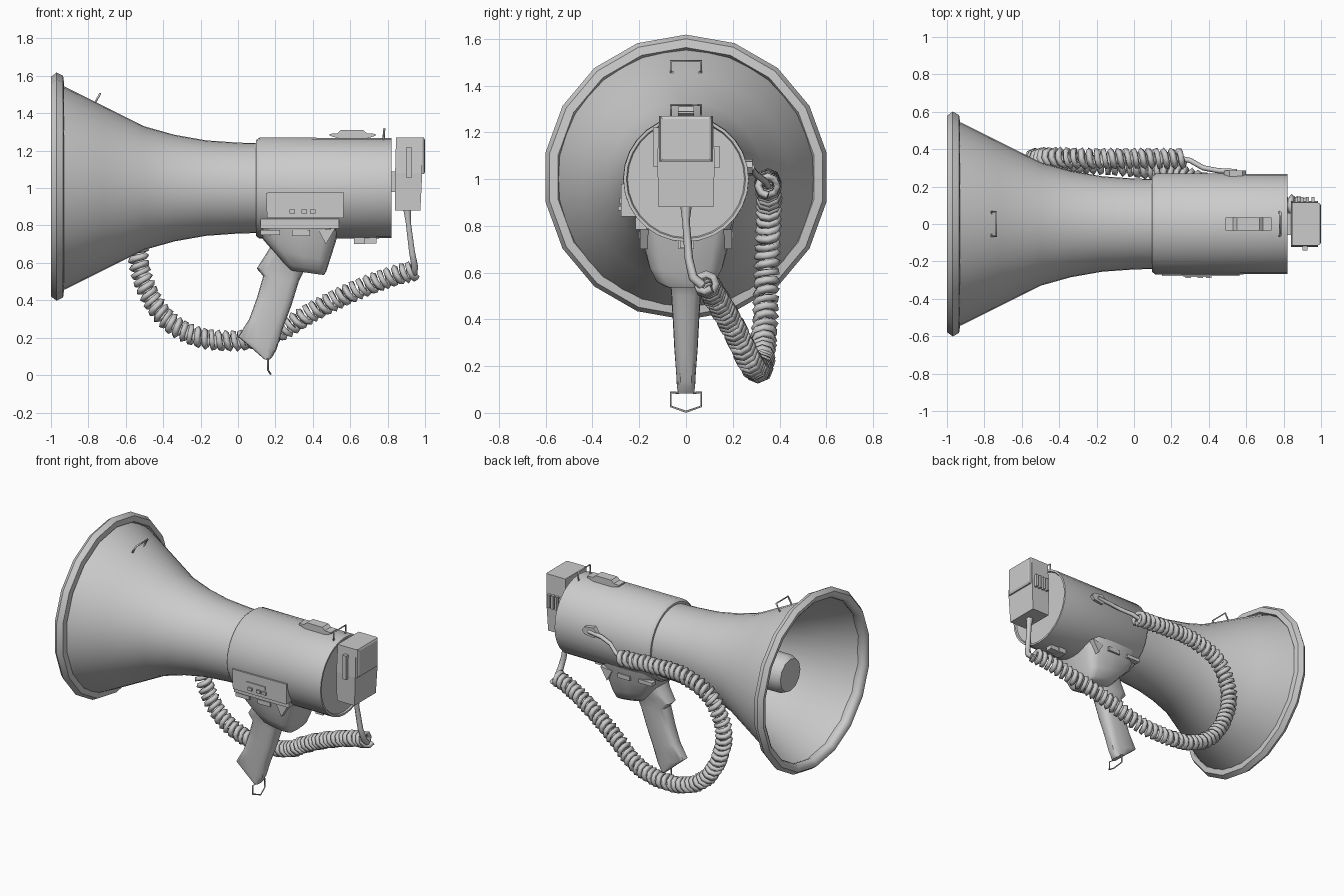
import bpy, bmesh, math
from mathutils import Vector

if "Cube" in bpy.data.objects:
    bpy.data.objects.remove(bpy.data.objects["Cube"])

AXIS_Z = 1.0


def finish(name, bm, smooth=40):
    bmesh.ops.recalc_face_normals(bm, faces=bm.faces)
    me = bpy.data.meshes.new(name)
    bm.to_mesh(me)
    bm.free()
    ob = bpy.data.objects.new(name, me)
    bpy.context.collection.objects.link(ob)
    if smooth:
        bpy.ops.object.select_all(action='DESELECT')
        ob.select_set(True)
        bpy.context.view_layer.objects.active = ob
        bpy.ops.object.shade_smooth_by_angle(angle=math.radians(smooth))
    return ob


def skin(name, rings, caps=True, loop=False, smooth=40):
    """Bridge equal-sized rings of points into a surface."""
    bm = bmesh.new()
    vs = [[bm.verts.new(p) for p in r] for r in rings]
    pairs = list(zip(vs, vs[1:])) + ([(vs[-1], vs[0])] if loop else [])
    n = len(vs[0])
    for a, b in pairs:
        for i in range(n):
            j = (i + 1) % n
            bm.faces.new((a[i], a[j], b[j], b[i]))
    if caps and not loop:
        bm.faces.new(vs[0])
        bm.faces.new(vs[-1])
    return finish(name, bm, smooth)


def lathe(name, profile, n, z=AXIS_Z, **kw):
    """Revolve (x, radius) pairs around the horn axis."""
    rings = [[(x, r * math.sin(2 * math.pi * i / n), z + r * math.cos(2 * math.pi * i / n))
              for i in range(n)] for x, r in profile]
    return skin(name, rings, **kw)


def loft(name, sections, n=16, power=0.6):
    """Rounded sections given as front x,z / back x,z / half width in y."""
    rings = []
    for x0, z0, x1, z1, w in sections:
        a, b = Vector((x0, 0, z0)), Vector((x1, 0, z1))
        ring = []
        for i in range(n):
            t = 2 * math.pi * i / n
            c, s = math.cos(t), math.sin(t)
            p = (a + b) / 2 + (b - a) / 2 * math.copysign(abs(c) ** power, c)
            p.y = w * math.copysign(abs(s) ** power, s)
            ring.append(p)
        rings.append(ring)
    return skin(name, rings)


def prism(name, outline, y0, y1):
    """Extrude an x,z outline between two y values."""
    return skin(name, [[(x, y, z) for x, z in outline] for y in (y0, y1)], smooth=0)


def box(name, x0, x1, y0, y1, z0, z1):
    return prism(name, [(x0, z0), (x1, z0), (x1, z1), (x0, z1)], y0, y1)


def wire(name, pts, radius, res=0, taper=None):
    cu = bpy.data.curves.new(name, 'CURVE')
    cu.dimensions = '3D'
    cu.bevel_depth = radius
    cu.bevel_resolution = res
    cu.use_fill_caps = True
    sp = cu.splines.new('POLY')
    sp.points.add(len(pts) - 1)
    for i, p in enumerate(pts):
        sp.points[i].co = (*p, 1)
        sp.points[i].radius = taper[i] if taper else 1
    ob = bpy.data.objects.new(name, cu)
    bpy.context.collection.objects.link(ob)
    return ob


# Horn bell, open at the front, with rolled rim
lathe("horn", [(-0.96, .555), (-0.92, .54), (-0.72, .44), (-0.5, .33), (-0.34, .285),
               (-0.17, .255), (0.0, .243), (0.12, .24)], 36, caps=False)
lathe("horn_rim", [(-1.0, .565), (-1.0, .587), (-0.97, .61), (-0.935, .592), (-0.93, .555),
                   (-0.96, .54), (-0.985, .545)], 18, z=1.008, loop=True, smooth=50)

# Inner reflex tube in the bell
lathe("inner_tube", [(-0.8, .095), (-0.8, .11), (-0.77, .125), (0.1, .14)], 12)

# Rear body
lathe("body", [(0.095, .23), (0.095, .255), (0.115, .27), (0.82, .268), (0.82, .255), (0.81, .25)], 28)

# Collar and pistol grip
loft("grip_collar", [(.10, .82, .548, .82, .205), (.13, .73, .525, .72, .185),
                     (.19, .66, .49, .61, .16), (.25, .59, .472, .555, .13),
                     (.28, .56, .46, .535, .09)], power=0.45)
loft("grip", [(.17, .68, .42, .62, .10), (.145, .64, .38, .58, .08), (.10, .57, .35, .55, .068),
              (.135, .53, .325, .50, .064), (.10, .41, .285, .37, .056), (.06, .30, .24, .25, .05),
              (.0, .205, .205, .135, .042), (.06, .155, .185, .10, .04), (.14, .085, .17, .083, .035)])

# Control panel with its switches on the front side
prism("control_panel", [(.155, .84), (.565, .84), (.565, .98), (.15, .975)], -.278, -.18)
box("panel_slot", .265, .405, -.284, -.27, .895, .92)
for i, x in enumerate((.275, .34, .385)):
    box(f"panel_switch_{i}", x, x + .03, -.29, -.27, .865, .885)
box("lower_plate", .12, .54, -.215, -.17, .785, .835)
for s, side in ((-1, "front"), (1, "back")):
    prism(f"trigger_wedge_{side}", [(.43, .775), (.52, .785), (.47, .7)], s * .197, s * .16)
    box(f"collar_switch_{side}", .29, .385, *sorted((s * .202, s * .16)), .745, .775)
    box(f"collar_latch_{side}", .12, .225, *sorted((s * .2, s * .16)), .75, .775)

# Top sight rail and bottom latch
prism("top_rail", [(.49, 1.28), (.55, 1.262), (.68, 1.262), (.735, 1.28), (.735, 1.29),
                   (.69, 1.292), (.67, 1.31), (.55, 1.31), (.53, 1.292), (.49, 1.29)], -.034, .034)
box("bottom_latch", .62, .675, -.035, .035, .70, .74)
box("bottom_latch_tab", .675, .74, -.025, .025, .705, .74)


# Wire strap loops on top of horn and body
def strap_loop(name, x0, z0, x1, z1, w):
    wire(name, [(x0, -w * .8, z0), (x0, -w, z0), (x1, -w, z1), (x1, w, z1), (x0, w, z0), (x0, w * .8, z0)], .006)


strap_loop("horn_strap_loop", -.765, 1.455, -.737, 1.505, .065)
strap_loop("body_strap_loop", .778, 1.26, .782, 1.318, .065)

# Strap loop under the grip
wire("grip_strap_loop", [(.155, -.03, .085), (.16, -.065, .088), (.16, -.065, .028), (.175, 0, .005),
                         (.16, .065, .028), (.16, .065, .088), (.155, .03, .085)], .005)

# Hand microphone with raised grille, bracket and talk button
mic = [(.88, .117, .84, .975), (1.08, .123, .84, .985), (1.27, .115, .845, .985)]
skin("microphone", [[(x0, -w, z), (x1, -w, z), (x1, w, z), (x0, w, z)] for z, w, x0, x1 in mic], smooth=0)
skin("microphone_grille", [[(x, -w, 1.27 - d), (x, w, 1.27 - d), (x, w, 1.075 + d), (x, -w, 1.075 + d)]
                           for x, w, d in ((.98, .115, 0), (.994, .11, 0), (1.0, .1, .012))], smooth=0)
box("microphone_bracket", .815, .845, -.06, .06, .98, 1.09)
box("talk_button", .9, .928, -.142, -.11, 1.055, 1.22)
for i in range(4):
    x = .86 + i * .03
    box(f"microphone_rib_{i}", x, x + .016, .11, .145, 1.05, 1.14)

# Strain relief down from the microphone
wire("strain_relief", [(.905, 0, .89), (.91, 0, .82), (.93, .012, .66), (.945, .03, .58), (.94, .07, .545)],
     .02, 1, [1.25, .8, .9, 1, 1])

# Coiled cord: helix wound along a smooth path
path = [Vector(p) for p in [
    (.27, .35, .97), (0, .35, .985), (-.22, .35, .98), (-.42, .355, .9), (-.515, .35, .75),
    (-.53, .345, .6), (-.47, .34, .42), (-.36, .33, .28), (-.2, .32, .2), (0, .305, .185),
    (.2, .27, .225), (.4, .215, .34), (.6, .16, .44), (.8, .11, .52), (.95, .08, .56)]]
ext = [2 * path[0] - path[1]] + path + [2 * path[-1] - path[-2]]
centre = []
PITCH, PER = .04, 8
for p0, p1, p2, p3 in zip(ext, ext[1:], ext[2:], ext[3:]):
    steps = max(4, round((p2 - p1).length / PITCH * PER))
    for k in range(steps):
        t = k / steps
        centre.append(.5 * (2 * p1 + (p2 - p0) * t + (2 * p0 - 5 * p1 + 4 * p2 - p3) * t * t
                            + (3 * p1 - p0 - 3 * p2 + p3) * t ** 3))
coil = []
for i in range(len(centre) - 1):
    tan = (centre[i + 1] - centre[i]).normalized()
    u = tan.cross(Vector((0, 1, 0))).normalized()
    v = tan.cross(u)
    a = 2 * math.pi * i / PER
    coil.append(centre[i] + .041 * (u * math.cos(a) + v * math.sin(a)))
wire("coiled_cord", coil, .018)

# Plain cord end and socket on the back side of the body
wire("cord_end", [(.25, .35, .97), (.3, .34, .99), (.37, .3, 1.02), (.45, .285, 1.04), (.55, .28, 1.05)], .014, 1)
prism("cord_socket", [(.48, 1.05), (.51, 1.015), (.58, 1.025), (.6, 1.05), (.58, 1.075), (.51, 1.085)], .25, .285)
